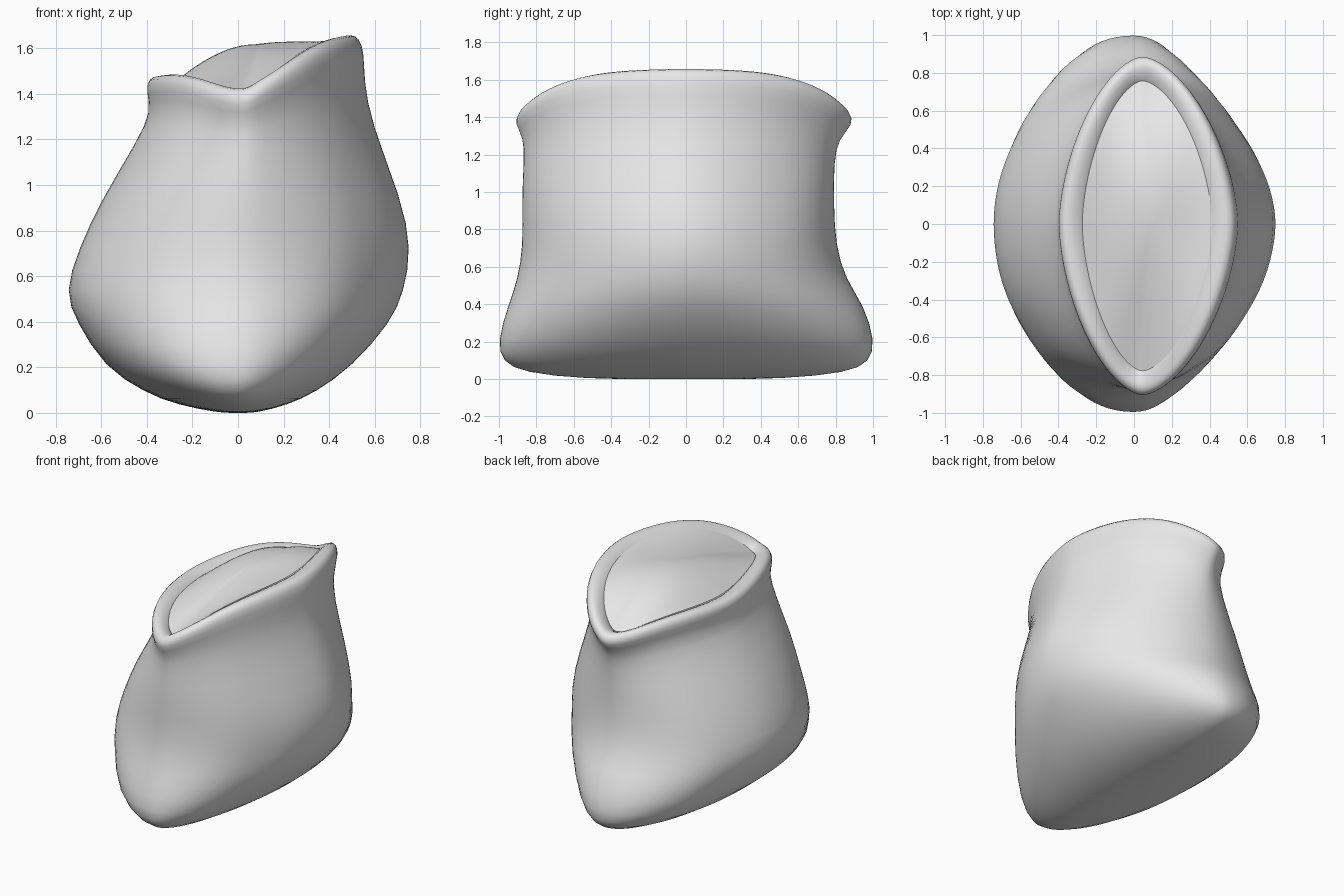
import bpy, math
from mathutils import noise, Vector

if "Cube" in bpy.data.objects:
    bpy.data.objects.remove(bpy.data.objects["Cube"])

SEG = 48

cloth = bpy.data.materials.new("plain_grey")
cloth.diffuse_color = (0.8, 0.8, 0.8, 1)
cloth.use_nodes = True
cloth.node_tree.nodes["Principled BSDF"].inputs["Base Color"].default_value = cloth.diffuse_color


def rim_offset(a):
    """Height of the tilted, saddle-shaped mouth relative to its mean."""
    c = math.cos(a)
    lean = c ** 0.75 if c > 0 else c
    return 0.07 + 0.09 * lean - 0.14 * abs(math.sin(a)) ** 5


def ring(z, left, right, front, back):
    """Lens-shaped cross-section; roundness, tilt and folds follow the height."""
    swell = math.sin(math.pi * min(z / 1.45, 1))
    blunt = math.exp(-((z - 0.2) / 0.2) ** 2)
    tilt = min(1, max(0, (z - 0.85) / 0.6) ** 1.4)
    axis = 0.045 * min(1, z / 1.3) ** 2
    pts = []
    for i in range(SEG):
        a = 2 * math.pi * i / SEG
        c, s = math.cos(a), math.sin(a)
        # blunter bottom corners, fuller on the left than on the right
        side = (0.55 * blunt + 0.12 * swell) if c < 0 else (0.3 * blunt - 0.08 * swell)
        power = 2 / (1.67 + 0.2 * swell ** 2 + side)
        x = axis + abs(c) ** power * ((right if c > 0 else left) - axis)
        y = abs(s) ** power * (back if s > 0 else front)
        # soft vertical folds towards the two ends
        n = noise.noise(Vector((c * 2.2, s * 2.2, z * 1.5 + 3)))
        k = 0.05 * swell * n * abs(s)
        pts.append(Vector((x * (1 + k), y * (1 + 0.3 * k), z + tilt * rim_offset(a))))
    return pts


def loft(name, rings, first=None, last=None):
    """Skin a stack of rings, closing either end with a centre point."""
    verts = [v for r in rings for v in r]
    faces = []
    for j in range(len(rings) - 1):
        for i in range(SEG):
            n = (i + 1) % SEG
            faces.append((j * SEG + i, j * SEG + n, (j + 1) * SEG + n, (j + 1) * SEG + i))
    top = (len(rings) - 1) * SEG
    if first:
        verts.append(first)
        faces += [(len(verts) - 1, (i + 1) % SEG, i) for i in range(SEG)]
    if last:
        verts.append(last)
        faces += [(top + i, top + (i + 1) % SEG, len(verts) - 1) for i in range(SEG)]
    me = bpy.data.meshes.new(name)
    me.from_pydata(verts, [], faces)
    me.polygons.foreach_set("use_smooth", [True] * len(me.polygons))
    me.materials.append(cloth)
    ob = bpy.data.objects.new(name, me)
    bpy.context.collection.objects.link(ob)
    mod = ob.modifiers.new("smooth", "SUBSURF")
    mod.levels = mod.render_levels = 1


# sack wall: height, then reach to the left, right, front and back
profile = [
    (0.00, -0.08, 0.08, -0.55, 0.52),
    (0.035, -0.27, 0.22, -0.87, 0.87),
    (0.09, -0.41, 0.34, -0.985, 0.985),
    (0.20, -0.59, 0.50, -1.015, 1.015),
    (0.40, -0.71, 0.675, -0.955, 0.95),
    (0.53, -0.765, 0.73, -0.905, 0.855),
    (0.72, -0.70, 0.765, -0.87, 0.80),
    (0.93, -0.605, 0.72, -0.88, 0.79),
    (1.20, -0.445, 0.585, -0.87, 0.79),
    (1.34, -0.38, 0.555, -0.87, 0.82),
    (1.43, -0.405, 0.555, -0.92, 0.90),
]
wall = [ring(*p) for p in profile]


def mouth(z, inset):
    """Rim ring moved inward from the top of the wall."""
    return ring(z, inset - 0.405, 0.545 - inset, inset - 0.91, 0.89 - inset)


# rolled lip turning into the mouth
lip = [mouth(z, d) for z, d in ((1.485, 0.01), (1.505, 0.05), (1.48, 0.12), (1.45, 0.15))]
loft("sack_body", wall + lip, first=Vector((0, 0, 0)))

# filling inside the mouth, domed and piled higher towards the back
edge = mouth(1.475, 0.13)
centre = Vector((0.09, 0, 1.61))
dome = []
for t in (1.0, 0.85, 0.7, 0.5, 0.3, 0.12):
    layer = [centre.lerp(v, t) for v in edge]
    for q, v in zip(layer, edge):
        q.z = v.z * t * t + (centre.z + 0.13 * q.y) * (1 - t * t)
    dome.append(layer)
loft("sack_filling", dome, last=centre)
